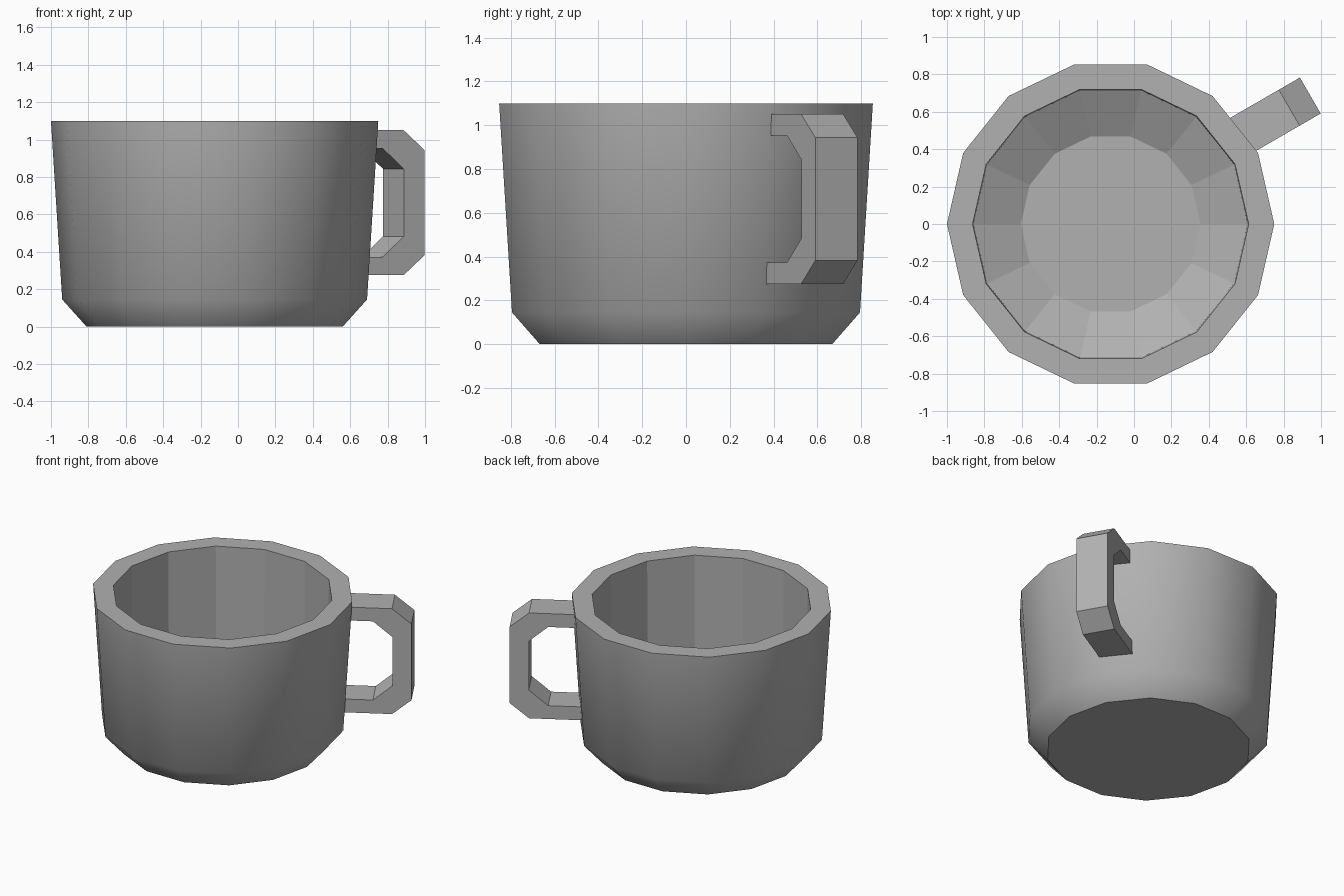
import bpy, bmesh
from math import cos, sin, pi, radians

if "Cube" in bpy.data.objects:
    bpy.data.objects.remove(bpy.data.objects["Cube"])

SIDES = 14
CENTRE_X = -0.125

# Darker grey than the default
grey = bpy.data.materials.new("dark_grey")
grey.diffuse_color = (0.44, 0.44, 0.44, 1)
grey.use_nodes = True
grey.node_tree.nodes["Principled BSDF"].inputs["Base Color"].default_value = grey.diffuse_color


def add_object(name, bm):
    bmesh.ops.recalc_face_normals(bm, faces=bm.faces)
    mesh = bpy.data.meshes.new(name)
    bm.to_mesh(mesh)
    bm.free()
    mesh.materials.append(grey)
    obj = bpy.data.objects.new(name, mesh)
    obj.location.x = CENTRE_X
    bpy.context.collection.objects.link(obj)
    return obj


# Cup body: 14-sided lathe of (radius, z), from outer base over the rim to inner floor
profile = [(0.685, 0), (0.815, 0.145), (0.875, 1.098),
           (0.738, 1.098), (0.733, 0.27), (0.48, 0.14)]
OUTER_ROWS = 2
bm = bmesh.new()
rings = [[bm.verts.new((r * cos(2 * pi * i / SIDES), r * sin(2 * pi * i / SIDES), z))
          for i in range(SIDES)] for r, z in profile]
for row, (a, b) in enumerate(zip(rings, rings[1:])):
    for i in range(SIDES):
        j = (i + 1) % SIDES
        face = bm.faces.new((a[i], a[j], b[j], b[i]))
        face.smooth = row < OUTER_ROWS
bm.faces.new(rings[0])
bm.faces.new(rings[-1])
# Outside is smooth, with hard edges where it meets the base and the rim
for edge in bm.edges:
    edge.smooth = all(f.smooth for f in edge.link_faces)
add_object("cup_body", bm)

# Handle: flat C-shaped outline with chamfered corners, extruded sideways
START, MID_Z = 0.78, 0.6625
upper = [(START, 1.05), (1.138, 1.05), (1.268, 0.943)]
inner = [(1.14, 0.842), (1.01, 0.952), (START, 0.952)]


def mirrored(points):
    return [(s, 2 * MID_Z - z) for s, z in reversed(points)]


outline = upper + mirrored(upper) + mirrored(inner) + inner
ANGLE, OFFSET, WIDTH = radians(30), 0.061, 0.222


def place(s, n, z):
    return (s * cos(ANGLE) - n * sin(ANGLE), s * sin(ANGLE) + n * cos(ANGLE), z)


bm = bmesh.new()
face = bm.faces.new([bm.verts.new(place(s, OFFSET - WIDTH / 2, z)) for s, z in outline])
side = bmesh.ops.extrude_face_region(bm, geom=[face])
moved = [v for v in side["geom"] if isinstance(v, bmesh.types.BMVert)]
bmesh.ops.translate(bm, verts=moved, vec=(-WIDTH * sin(ANGLE), WIDTH * cos(ANGLE), 0))
add_object("handle", bm)
